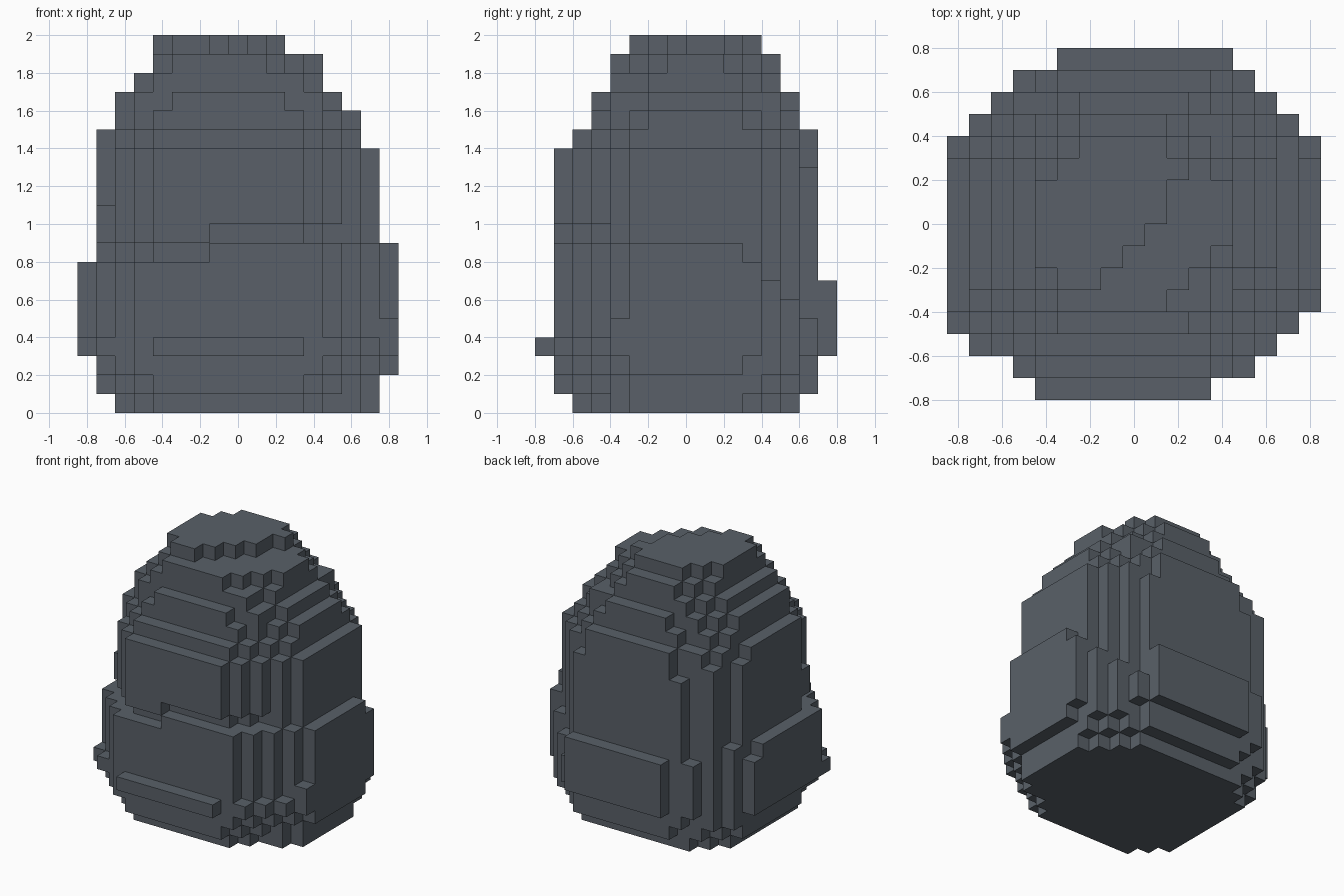
import bpy, bmesh, math
from mathutils import Vector

if "Cube" in bpy.data.objects:
    bpy.data.objects.remove(bpy.data.objects["Cube"])

CELL = 0.1
ORIGIN = Vector((-0.85, -0.8, 0.0))

# Each layer: top, x0, x1, y0, y1 in cells, then stair cuts for the
# front-left, front-right, back-left, back-right corners (as seen from the
# front). A cut lists the cells removed per row, from the outermost row inwards.
LOWER_SHELL = [
    (1, 2, 16, 2, 14, "21", "431", "21", "321"),
    (2, 1, 16, 1, 15, "3211", "4321", "421", "321"),
    (3, 1, 17, 1, 15, "21", "4321", "31", "4211"),
    (4, 0, 17, 0, 16, "431", "5321", "5321", "4321"),
    (5, 0, 17, 1, 16, "321", "432", "5321", "4321"),
    (6, 0, 17, 1, 16, "321", "4321", "5321", "4421"),
    (7, 0, 17, 1, 16, "321", "4321", "5321", "4431"),
    (8, 0, 17, 1, 15, "321", "4321", "4211", "432"),
]
# The groove steps up by one cell part way across the front
GROOVE = [
    (9, 1, 17, 1, 15, "6321", "4321", "311", "4321"),
    (10, 1, 16, 1, 15, "321", "9431", "311", "321"),
]
UPPER_SHELL = [
    (11, 1, 16, 1, 15, "321", "4321", "311", "321"),
    (13, 1, 16, 1, 15, "3211", "4321", "311", "321"),
    (14, 1, 16, 1, 15, "3211", "4321", "411", "421"),
    (15, 1, 15, 2, 15, "321", "321", "4211", "321"),
    (16, 2, 15, 3, 14, "21", "321", "31", "321"),
    (17, 2, 14, 3, 14, "31", "311", "421", "311"),
]
CAP = [
    (18, 3, 13, 4, 13, "1", "11", "21", "21"),
    (19, 4, 13, 4, 13, "1", "321", "21", "321"),
    (20, 4, 11, 5, 12, "1", "43211", "21", "1"),
]


def cut(steps, row):
    return int(steps[row]) if row < len(steps) else 0


def fill_cells(layers):
    """Return the set of solid cells described by the layers."""
    cells, z0 = set(), 0
    for z1, x0, x1, y0, y1, fl, fr, bl, br in layers:
        for y in range(y0, y1):
            front, back = y - y0, y1 - 1 - y
            left = x0 + max(cut(fl, front), cut(bl, back))
            right = x1 - max(cut(fr, front), cut(br, back))
            cells.update((x, y, z) for x in range(left, right)
                         for z in range(z0, z1))
        z0 = z1
    return cells


def build_stepped_solid(name, cells, mat):
    """Skin the outside of the cells and merge the flat faces."""
    bm = bmesh.new()
    corners = {}

    def vert(p):
        key = tuple(round(c) for c in p)
        if key not in corners:
            corners[key] = bm.verts.new(ORIGIN + Vector(key) * CELL)
        return corners[key]

    for cell in sorted(cells):
        for axis in range(3):
            for side in (-1, 1):
                step = Vector((0, 0, 0))
                step[axis] = side
                if tuple(int(a + b) for a, b in zip(cell, step)) in cells:
                    continue
                u = Vector((0, 0, 0))
                u[(axis + 1) % 3] = 0.5
                v = step.cross(u)
                mid = Vector(cell) + Vector((0.5, 0.5, 0.5)) + step * 0.5
                bm.faces.new([vert(mid + o)
                              for o in (-u - v, u - v, u + v, v - u)])
    bmesh.ops.dissolve_limit(bm, angle_limit=math.radians(1),
                             verts=bm.verts[:], edges=bm.edges[:])
    mesh = bpy.data.meshes.new(name)
    bm.to_mesh(mesh)
    bm.free()
    mesh.materials.append(mat)
    obj = bpy.data.objects.new(name, mesh)
    bpy.context.collection.objects.link(obj)
    return obj


# Slate grey colour
slate = bpy.data.materials.new("slate_grey")
slate.use_nodes = True
colour = (0.10, 0.118, 0.14, 1.0)
slate.diffuse_color = colour
slate.node_tree.nodes["Principled BSDF"].inputs["Base Color"].default_value = colour

# Whole egg-shaped boulder
build_stepped_solid("stepped_egg",
                    fill_cells(LOWER_SHELL + GROOVE + UPPER_SHELL + CAP), slate)
